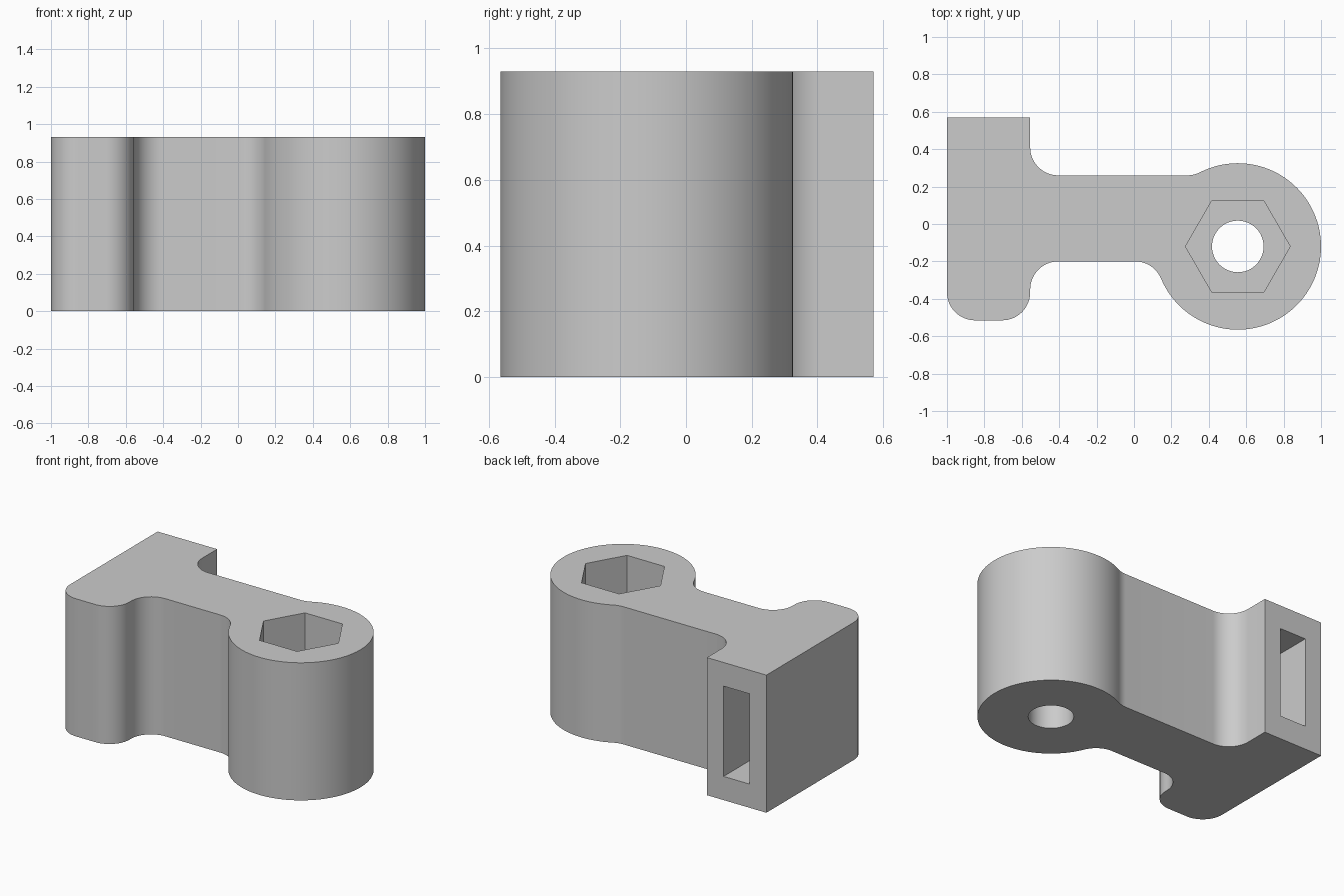
import bpy, bmesh, math
from mathutils import Vector

cube = bpy.data.objects.get("Cube")
if cube:
    bpy.data.objects.remove(cube, do_unlink=True)

HEIGHT = 0.93
R = 0.15                      # fillet radius
EYE, EYE_R = Vector((0.555, -0.12)), 0.445

grey = bpy.data.materials.new("plain grey")
grey.use_nodes = True
grey.diffuse_color = (0.6, 0.6, 0.6, 1)
grey.node_tree.nodes["Principled BSDF"].inputs["Base Color"].default_value = (0.6, 0.6, 0.6, 1)


def arc(center, radius, start, end, steps=16):
    """Points on an arc, angles in degrees."""
    pts = []
    for i in range(steps + 1):
        a = math.radians(start + (end - start) * i / steps)
        pts.append((center[0] + radius * math.cos(a), center[1] + radius * math.sin(a)))
    return pts


def prism(name, outline, z0, z1):
    """Extrude a closed counter-clockwise outline from z0 to z1."""
    bm = bmesh.new()
    face = bm.faces.new([bm.verts.new((x, y, z0)) for x, y in outline])
    ext = bmesh.ops.extrude_face_region(bm, geom=[face])["geom"]
    top = [v for v in ext if isinstance(v, bmesh.types.BMVert)]
    bmesh.ops.translate(bm, verts=top, vec=(0, 0, z1 - z0))
    bmesh.ops.recalc_face_normals(bm, faces=bm.faces)
    mesh = bpy.data.meshes.new(name)
    bm.to_mesh(mesh)
    bm.free()
    mesh.materials.append(grey)
    ob = bpy.data.objects.new(name, mesh)
    bpy.context.collection.objects.link(ob)
    return ob


def blend(line_y, side):
    """Centre of the fillet joining an arm edge to the round eye, and its angle from the eye."""
    cy = line_y + side * R
    dy = cy - EYE.y
    dx = math.sqrt((EYE_R + R) ** 2 - dy ** 2)
    return (EYE.x - dx, cy), math.degrees(math.atan2(dy, -dx)) % 360


# Bracket outline: foot, arm and round eye
TOP_Y, LOW_Y, FOOT_X = 0.26, -0.2, -0.555
low_c, low_a = blend(LOW_Y, -1)
top_c, top_a = blend(TOP_Y, 1)
outline = [(-1, 0.57)]
outline += arc((-1 + R, -0.515 + R), R, 180, 270)
outline += arc((FOOT_X - R, -0.515 + R), R, 270, 360)
outline += arc((FOOT_X + R, LOW_Y - R), R, 180, 90)
outline += arc(low_c, R, 90, low_a - 180)
outline += arc(EYE, EYE_R, low_a - 360, top_a, 72)[1:]
outline += arc(top_c, R, top_a + 180 - 360, -90, 8)[1:]
outline += arc((FOOT_X + R, TOP_Y + R), R, 270, 180)
outline += [(FOOT_X, 0.57)]
bracket = prism("clamp_bracket", outline, 0, HEIGHT)

# Bolt hole, hexagonal nut pocket and slot in the foot
cutters = [
    prism("bolt_hole_cutter", arc(EYE, 0.138, 0, 360, 48)[:-1], -0.1, HEIGHT + 0.1),
    prism("nut_pocket_cutter", arc(EYE, 0.28, 0, 360, 6)[:-1], 0.45, HEIGHT + 0.1),
    prism("slot_cutter", [(-0.875, -0.2), (-0.68, -0.2), (-0.68, 0.7), (-0.875, 0.7)], 0.16, 0.77),
]
bpy.ops.object.select_all(action="DESELECT")
bracket.select_set(True)
bpy.context.view_layer.objects.active = bracket
for cutter in cutters:
    mod = bracket.modifiers.new(cutter.name, "BOOLEAN")
    mod.operation = "DIFFERENCE"
    mod.solver = "EXACT"
    mod.object = cutter
    bpy.ops.object.modifier_apply(modifier=mod.name)
    bpy.data.objects.remove(cutter, do_unlink=True)

bpy.ops.object.shade_smooth_by_angle(angle=math.radians(30))
